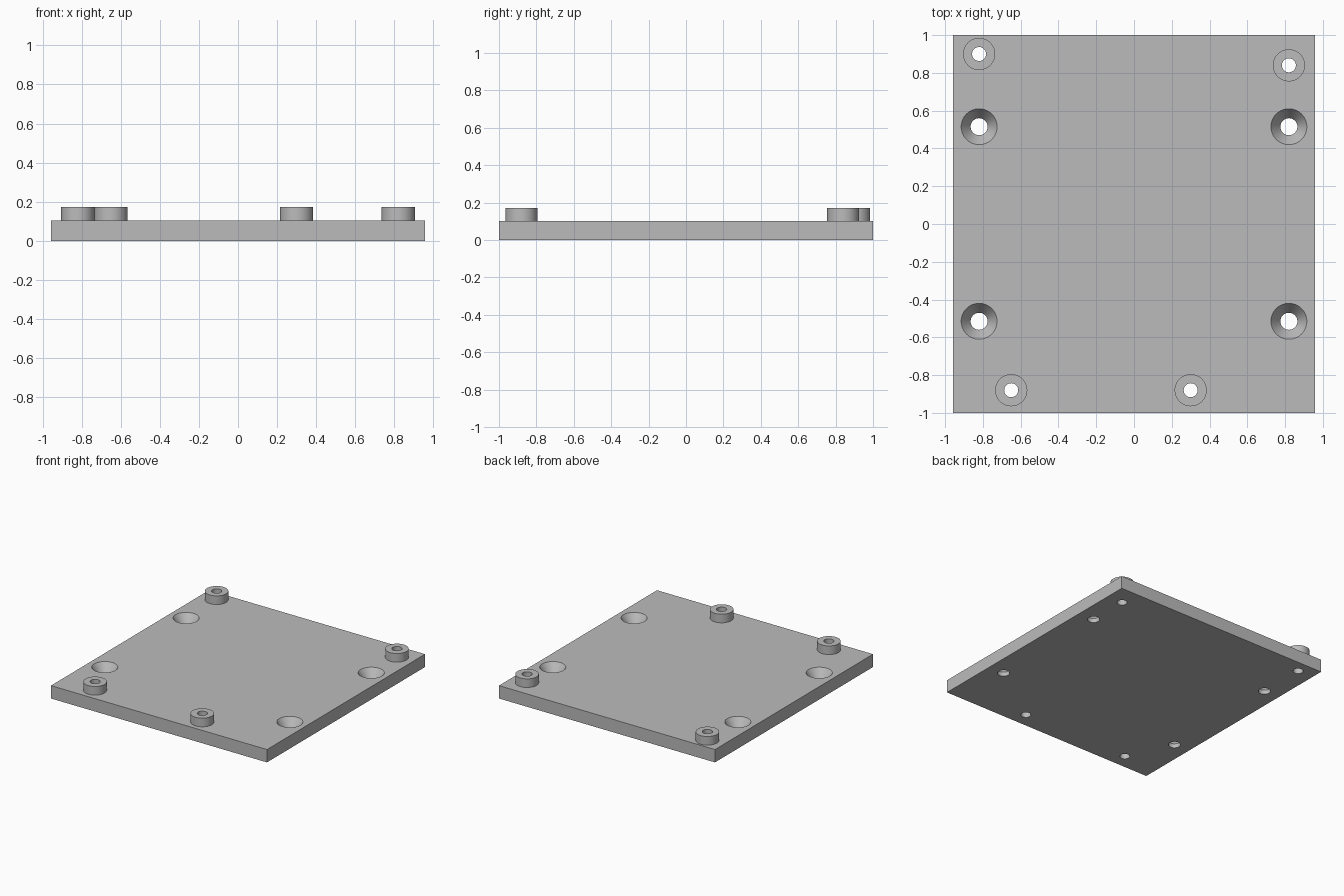
import bpy, bmesh
from math import radians
from mathutils import Matrix, Vector

cube = bpy.data.objects.get("Cube")
if cube:
    bpy.data.objects.remove(cube, do_unlink=True)

WIDTH, LENGTH = 1.914, 2.0
PLATE_TOP, BOSS_TOP = 0.103, 0.172
BOSS_R, BORE_R = 0.085, 0.037
SINK_R, SCREW_R, SINK_DEPTH = 0.095, 0.045, 0.069
SEGMENTS = 64
standoffs = {"back_right": (-0.82, 0.9), "back_left": (0.82, 0.84),
             "front_right": (-0.65, -0.88), "front_left": (0.3, -0.88)}
screws = [(x, y) for x in (-0.82, 0.82) for y in (-0.515, 0.515)]

grey = bpy.data.materials.new("plain grey")
grey.use_nodes = True
grey.diffuse_color = (0.5, 0.5, 0.5, 1)
grey.node_tree.nodes["Principled BSDF"].inputs["Base Color"].default_value = (0.5, 0.5, 0.5, 1)


def make_object(name, bm):
    mesh = bpy.data.meshes.new(name)
    bm.to_mesh(mesh)
    bm.free()
    mesh.materials.append(grey)
    obj = bpy.data.objects.new(name, mesh)
    bpy.context.collection.objects.link(obj)
    return obj


def lathe(bm, profile, centre, capped=False):
    """Revolve (radius, height) points about a vertical axis at centre."""
    x, y = centre
    rings = []
    for r, z in profile:
        rings.append([bm.verts.new((Matrix.Rotation(radians(360 * i / SEGMENTS), 3, "Z")
                                    @ Vector((r, 0, z))) + Vector((x, y, 0)))
                      for i in range(SEGMENTS)])
    for low, high in zip(rings, rings[1:]):
        for i in range(SEGMENTS):
            j = (i + 1) % SEGMENTS
            bm.faces.new((low[i], low[j], high[j], high[i]))
    if capped:
        bm.faces.new(rings[0][::-1])
        bm.faces.new(rings[-1])


def smooth(obj):
    bpy.ops.object.select_all(action="DESELECT")
    obj.select_set(True)
    bpy.context.view_layer.objects.active = obj
    bpy.ops.object.shade_smooth_by_angle(angle=radians(30))


# Base plate
bm = bmesh.new()
bmesh.ops.create_cube(bm, size=1, matrix=Matrix.Translation((0, 0, PLATE_TOP / 2))
                      @ Matrix.Diagonal((WIDTH, LENGTH, PLATE_TOP, 1)))
plate = make_object("base_plate", bm)

# Cutter for the countersunk screw holes and the standoff bores
bm = bmesh.new()
over = 0.02
for centre in screws:
    lathe(bm, [(SCREW_R, -over), (SCREW_R, PLATE_TOP - SINK_DEPTH),
               (SINK_R, PLATE_TOP), (SINK_R, PLATE_TOP + over)], centre, capped=True)
for centre in standoffs.values():
    lathe(bm, [(BORE_R, -over), (BORE_R, PLATE_TOP + over)], centre, capped=True)
cutter = make_object("hole_cutter", bm)
cutter.hide_render = True

cut = plate.modifiers.new("holes", "BOOLEAN")
cut.operation, cut.solver, cut.object = "DIFFERENCE", "EXACT", cutter
bpy.context.view_layer.objects.active = plate
bpy.ops.object.modifier_apply(modifier=cut.name)
bpy.data.objects.remove(cutter, do_unlink=True)
smooth(plate)

# Hollow standoffs on top of the plate
for place, centre in standoffs.items():
    bm = bmesh.new()
    lathe(bm, [(BOSS_R, PLATE_TOP), (BOSS_R, BOSS_TOP),
               (BORE_R, BOSS_TOP), (BORE_R, PLATE_TOP)], centre)
    smooth(make_object(place + "_standoff", bm))
